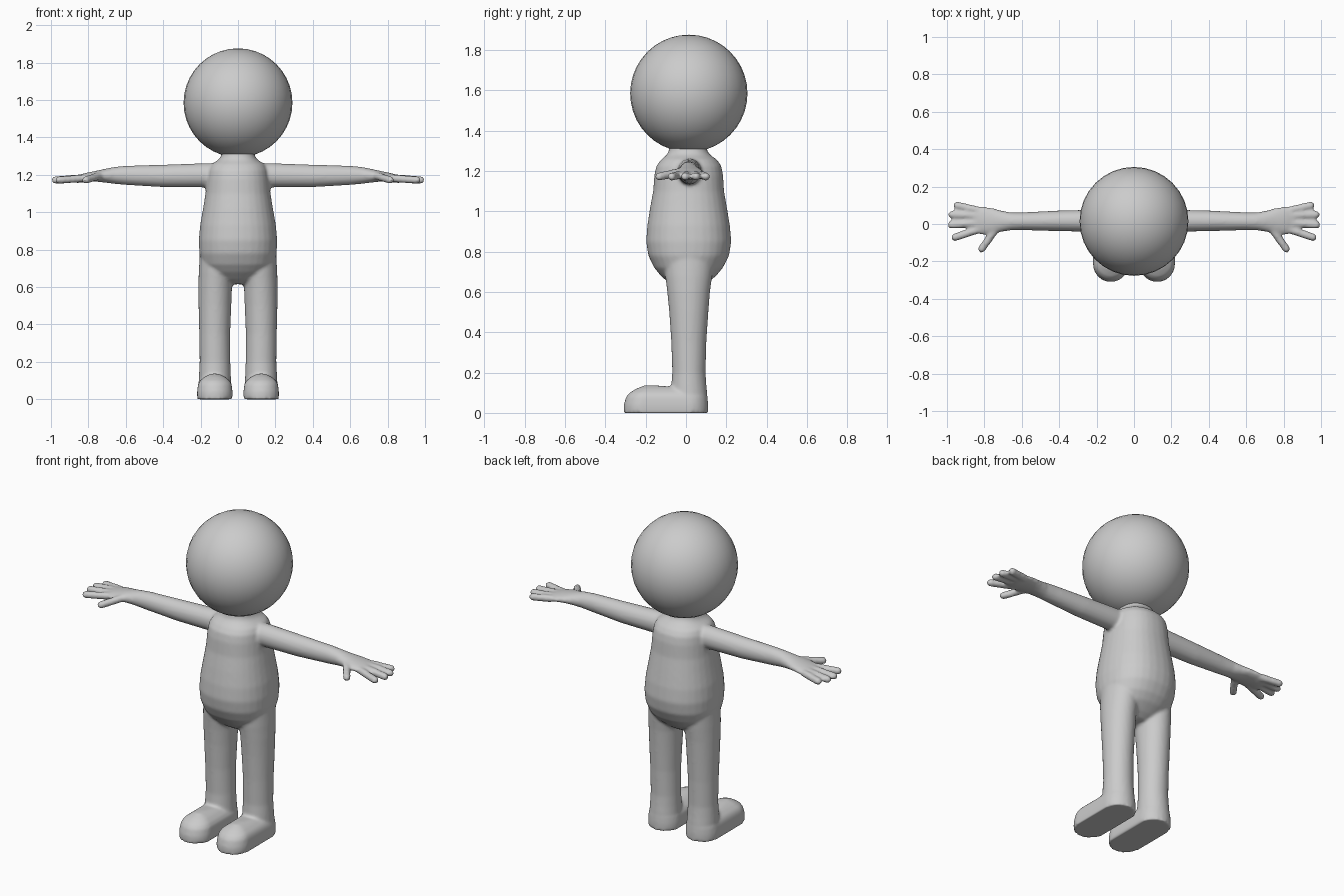
import bpy, bmesh, math
from mathutils import Vector, Matrix

grey = bpy.data.materials.new("soft grey")
grey.diffuse_color = (0.6, 0.6, 0.6, 1)


def loft(bm, rings, axis='Z', mirror=1, power=2.0, stadium=False, n=32):
    """Closed tube through rings (position, a0, a1, b0, b1) along Z (a=x, b=y) or X (a=y, b=z)."""
    loops = []
    for p, a0, a1, b0, b1 in rings:
        loop = []
        ra, rb = (a1 - a0) / 2, (b1 - b0) / 2
        for i in range(n):
            t = 2 * math.pi * (i + 0.5) / n
            c, s = math.cos(t), math.sin(t)
            u = math.copysign(abs(c) ** (2 / power), c)
            v = math.copysign(abs(s) ** (2 / power), s)
            a = (a0 + a1) / 2 + ra * u
            b = (b0 + b1) / 2 + rb * v
            if stadium:
                b = (b0 + b1) / 2 + math.copysign(max(rb - ra, 0), s) + min(ra, rb) * s
            co = (a, b, p) if axis == 'Z' else (p, a, b)
            loop.append(bm.verts.new((co[0] * mirror, co[1], co[2])))
        loops.append(loop)
    faces = [bm.faces.new(loops[0]), bm.faces.new(loops[-1])]
    for lo, hi in zip(loops, loops[1:]):
        for i in range(n):
            j = (i + 1) % n
            faces.append(bm.faces.new((lo[i], lo[j], hi[j], hi[i])))
    bmesh.ops.recalc_face_normals(bm, faces=faces)


def capsule(bm, start, end, radius):
    """Round-ended finger from start to end."""
    start, end = Vector(start), Vector(end)
    d = end - start
    verts = bmesh.ops.create_uvsphere(bm, u_segments=14, v_segments=9, radius=radius)['verts']
    for v in verts:
        if v.co.z > 0:
            v.co.z += d.length
    turn = d.to_track_quat('Z', 'Y').to_matrix().to_4x4()
    bmesh.ops.transform(bm, matrix=Matrix.Translation(start) @ turn, verts=verts)


bm = bmesh.new()

# Torso and neck
loft(bm, [
    (0.615, -0.06, 0.06, -0.04, 0.06),
    (0.64, -0.12, 0.12, -0.08, 0.10),
    (0.68, -0.165, 0.165, -0.125, 0.15),
    (0.72, -0.192, 0.192, -0.158, 0.183),
    (0.78, -0.207, 0.207, -0.187, 0.214),
    (0.85, -0.21, 0.21, -0.198, 0.225),
    (0.93, -0.203, 0.203, -0.192, 0.218),
    (1.02, -0.187, 0.187, -0.178, 0.203),
    (1.10, -0.174, 0.174, -0.163, 0.189),
    (1.18, -0.167, 0.167, -0.157, 0.184),
    (1.225, -0.160, 0.160, -0.147, 0.175),
    (1.255, -0.145, 0.145, -0.125, 0.155),
    (1.28, -0.105, 0.105, -0.095, 0.12),
    (1.30, -0.09, 0.09, -0.085, 0.105),
    (1.34, -0.088, 0.088, -0.08, 0.10),
], power=2.25)

for side in (-1, 1):
    # Leg
    loft(bm, [
        (0.02, 0.035, 0.212, -0.07, 0.108),
        (0.10, 0.037, 0.210, -0.075, 0.105),
        (0.14, 0.039, 0.208, -0.073, 0.101),
        (0.20, 0.041, 0.205, -0.068, 0.097),
        (0.35, 0.042, 0.207, -0.073, 0.101),
        (0.50, 0.036, 0.211, -0.083, 0.111),
        (0.60, 0.032, 0.212, -0.093, 0.119),
        (0.68, 0.024, 0.210, -0.103, 0.130),
        (0.78, 0.020, 0.204, -0.110, 0.140),
    ], mirror=side)

    # Foot
    loft(bm, [
        (0.0, 0.030, 0.218, -0.310, 0.110),
        (0.04, 0.029, 0.219, -0.309, 0.110),
        (0.08, 0.034, 0.214, -0.297, 0.107),
        (0.10, 0.046, 0.203, -0.280, 0.10),
        (0.12, 0.070, 0.178, -0.247, 0.06),
        (0.132, 0.095, 0.155, -0.217, -0.10),
        (0.137, 0.112, 0.138, -0.205, -0.16),
    ], mirror=side, stadium=True)

    # Arm and palm
    loft(bm, [
        (0.05, -0.045, 0.080, 1.13, 1.262),
        (0.18, -0.043, 0.077, 1.133, 1.262),
        (0.40, -0.038, 0.072, 1.134, 1.254),
        (0.60, -0.033, 0.062, 1.146, 1.248),
        (0.66, -0.034, 0.062, 1.152, 1.242),
        (0.71, -0.042, 0.072, 1.158, 1.232),
        (0.76, -0.055, 0.086, 1.164, 1.221),
        (0.81, -0.057, 0.094, 1.162, 1.211),
        (0.86, -0.050, 0.094, 1.156, 1.197),
        (0.88, -0.036, 0.080, 1.160, 1.190),
    ], axis='X', mirror=side)

    # Fingers and thumb
    for x0, y0, z0, x1, y1, z1 in (
            (0.84, 0.075, 1.181, 0.945, 0.099, 1.172),
            (0.84, 0.045, 1.183, 0.973, 0.050, 1.172),
            (0.84, 0.005, 1.183, 0.976, -0.005, 1.172),
            (0.83, -0.030, 1.181, 0.957, -0.071, 1.172),
            (0.74, -0.030, 1.195, 0.814, -0.133, 1.172)):
        capsule(bm, (side * x0, y0, z0), (side * x1, y1, z1), 0.021)

mesh = bpy.data.meshes.new("body")
bm.to_mesh(mesh)
bm.free()
body = bpy.data.objects.new("body", mesh)
bpy.context.collection.objects.link(body)
mesh.materials.append(grey)

# Blend the limbs into one soft skin
remesh = body.modifiers.new("blend", 'REMESH')
remesh.mode = 'VOXEL'
remesh.voxel_size = 0.009
remesh.use_smooth_shade = True
soften = body.modifiers.new("soften", 'SMOOTH')
soften.factor = 0.5
soften.iterations = 5

# Head
bpy.ops.mesh.primitive_uv_sphere_add(segments=32, ring_count=20, radius=0.291,
                                     location=(0, 0.014, 1.585))
head = bpy.context.object
head.name = "head"
head.data.materials.append(grey)
bpy.ops.object.shade_smooth()
